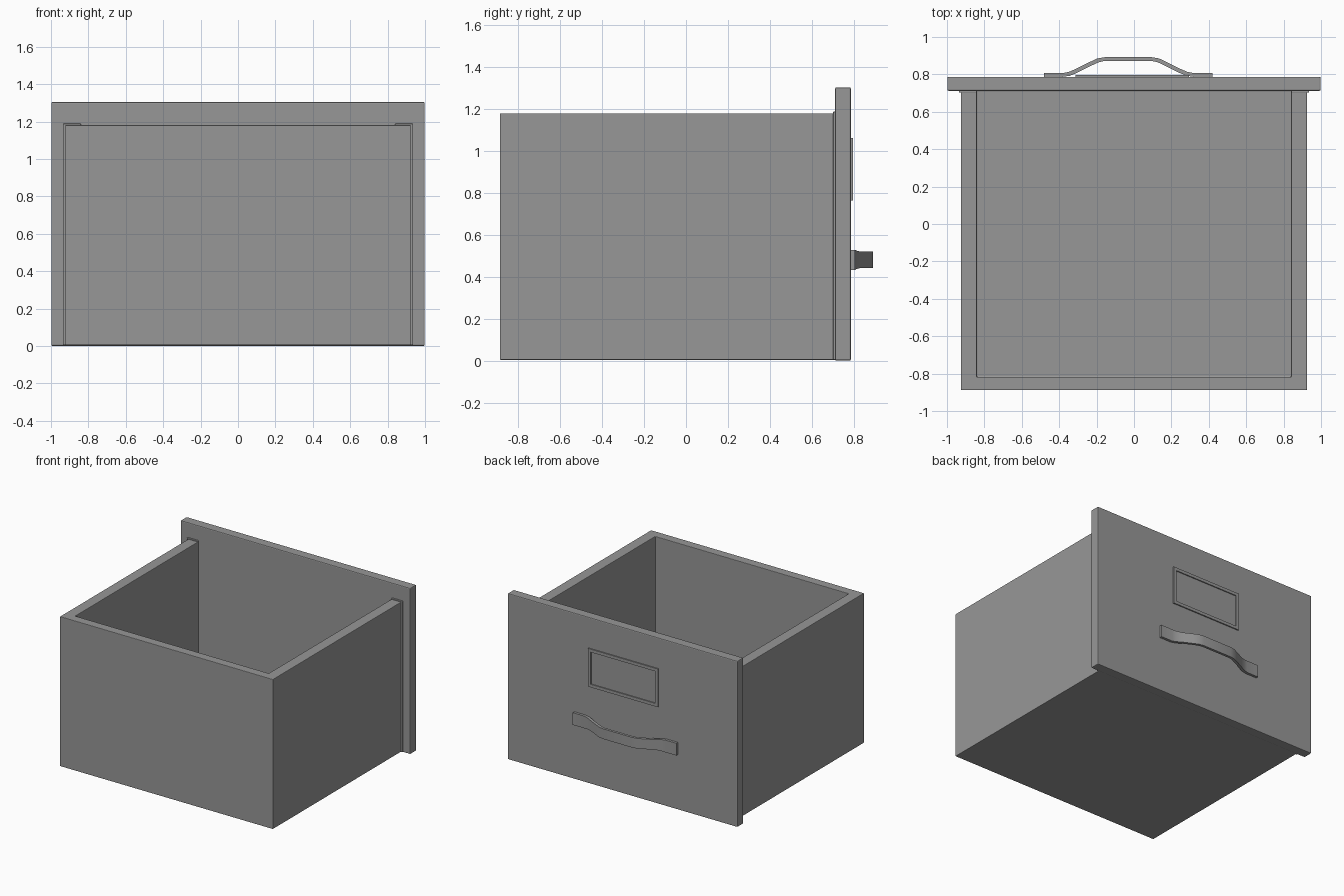
import bpy, bmesh

if "Cube" in bpy.data.objects:
    bpy.data.objects.remove(bpy.data.objects["Cube"], do_unlink=True)

GREY = (0.31, 0.31, 0.31, 1)
metal = bpy.data.materials.new("grey_metal")
metal.use_nodes = True
metal.diffuse_color = GREY
metal.node_tree.nodes["Principled BSDF"].inputs["Base Color"].default_value = GREY


def finish(name, bm, bevel=0):
    bmesh.ops.recalc_face_normals(bm, faces=bm.faces)
    mesh = bpy.data.meshes.new(name)
    bm.to_mesh(mesh)
    bm.free()
    mesh.materials.append(metal)
    obj = bpy.data.objects.new(name, mesh)
    bpy.context.collection.objects.link(obj)
    if bevel:
        mod = obj.modifiers.new("soft_edges", "BEVEL")
        mod.width = bevel
        mod.segments = 2
    return obj


def add_box(bm, low, high):
    verts = bmesh.ops.create_cube(bm, size=1)["verts"]
    for v in verts:
        for i in range(3):
            v.co[i] = high[i] if v.co[i] > 0 else low[i]
    return verts


def box(name, low, high, bevel=0):
    bm = bmesh.new()
    add_box(bm, low, high)
    return finish(name, bm, bevel)


# Open tray: a block whose top face is inset to the wall thickness and sunk
bm = bmesh.new()
add_box(bm, (-0.925, -0.888, 0.004), (0.925, 0.72, 1.18))
bm.faces.ensure_lookup_table()
top = max(bm.faces, key=lambda f: f.calc_center_median().z)
rim = bmesh.ops.inset_region(bm, faces=[top], thickness=0.07)
for v in top.verts:
    v.co.x = 0.84 if v.co.x > 0 else -0.84
    v.co.y = 0.712 if v.co.y > 0 else -0.818
well = bmesh.ops.extrude_discrete_faces(bm, faces=[top])["faces"][0]
for v in well.verts:
    v.co.z = 0.07
finish("drawer_tray", bm, 0.005)

# Face panel
box("face_panel", (-0.998, 0.712, 0), (0.998, 0.787, 1.304), 0.007)

# Thin seams where the side walls meet the panel
for side, sx in (("right", -1), ("left", 1)):
    xs = sorted((sx * 0.84, sx * 0.936))
    box(side + "_wall_seam", (xs[0], 0.702, 0.004), (xs[1], 0.715, 1.188), 0.003)

# Label holder: a thin plate with its middle sunk back to the panel
bm = bmesh.new()
add_box(bm, (-0.312, 0.78, 0.763), (0.295, 0.796, 1.063))
plate = max(bm.faces, key=lambda f: f.calc_center_median().y)
bmesh.ops.inset_region(bm, faces=[plate], thickness=0.034)
pocket = bmesh.ops.extrude_discrete_faces(bm, faces=[plate])["faces"][0]
for v in pocket.verts:
    v.co.y = 0.788
finish("label_holder", bm)

# Pull handle: half profile (distance from middle, outer y, half height), mirrored
half = [(0.45, 0.807, 0.048), (0.35, 0.807, 0.048), (0.318, 0.813, 0.044),
        (0.28, 0.829, 0.04), (0.2, 0.869, 0.04), (0.165, 0.885, 0.04),
        (0.125, 0.892, 0.04)]
path = [(-d, y, h) for d, y, h in half] + [(d, y, h) for d, y, h in reversed(half)]
bm = bmesh.new()
rings = []
for x, y, h in path:
    slope = 0.008 if 0.15 < abs(x) < 0.34 else 0
    inner_x = x + (slope if x < 0 else -slope)
    rings.append([bm.verts.new((px - 0.031, py, 0.481 + pz)) for px, py, pz in
                  ((x, y, -h), (x, y, h), (inner_x, y - 0.02, h), (inner_x, y - 0.02, -h))])
for a, b in zip(rings, rings[1:]):
    for i in range(4):
        j = (i + 1) % 4
        bm.faces.new((a[i], a[j], b[j], b[i]))
bm.faces.new(rings[0])
bm.faces.new(rings[-1])
handle = finish("pull_handle", bm)
bpy.context.view_layer.objects.active = handle
handle.select_set(True)
bpy.ops.object.shade_smooth_by_angle()
